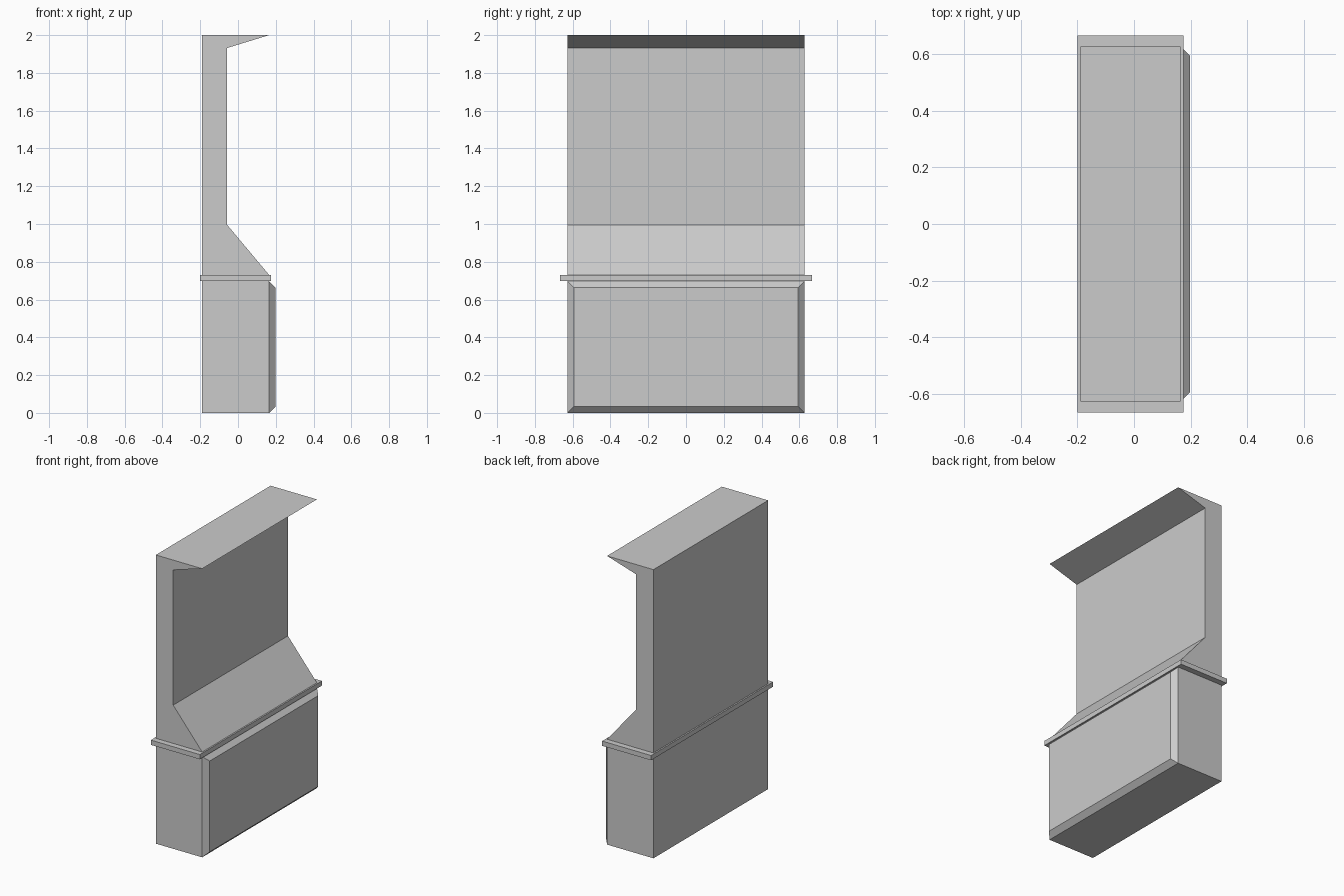
import bpy
import bmesh

cube = bpy.data.objects.get("Cube")
if cube:
    bpy.data.objects.remove(cube, do_unlink=True)

grey = bpy.data.materials.new("plain_grey")
grey.use_nodes = True
grey.diffuse_color = (0.6, 0.6, 0.6, 1)
grey.node_tree.nodes["Principled BSDF"].inputs["Base Color"].default_value = (0.6, 0.6, 0.6, 1)

BACK, FRONT, HALF = -0.19, 0.165, 0.628
SHELF_LOW, SHELF_HIGH = 0.697, 0.73
CHAMFER = 0.034


def finish(name, bm):
    bmesh.ops.recalc_face_normals(bm, faces=bm.faces)
    mesh = bpy.data.meshes.new(name)
    bm.to_mesh(mesh)
    bm.free()
    mesh.materials.append(grey)
    obj = bpy.data.objects.new(name, mesh)
    bpy.context.collection.objects.link(obj)
    return obj


def extrude_profile(name, profile, half):
    """Sweep an x-z profile along y, centred."""
    bm = bmesh.new()
    face = bm.faces.new([bm.verts.new((x, -half, z)) for x, z in profile])
    new = bmesh.ops.extrude_face_region(bm, geom=[face], use_keep_orig=True)["geom"]
    for v in new:
        if isinstance(v, bmesh.types.BMVert):
            v.co.y = half
    return finish(name, bm)


def rect(x0, x1, z0, z1):
    return [(x0, z0), (x1, z0), (x1, z1), (x0, z1)]


# Lower cabinet
extrude_profile("base_cabinet", rect(BACK, FRONT, 0, SHELF_LOW), HALF)

# Raised panel with chamfered edges on the cabinet's +x side
bm = bmesh.new()
rings = []
for x, inset in ((FRONT, 0), (FRONT + CHAMFER, CHAMFER)):
    y, z0, z1 = HALF - inset, inset, SHELF_LOW - inset
    rings.append([bm.verts.new(p) for p in
                  ((x, -y, z0), (x, y, z0), (x, y, z1), (x, -y, z1))])
for ring in rings:
    bm.faces.new(ring)
for i in range(4):
    j = (i + 1) % 4
    bm.faces.new((rings[0][i], rings[0][j], rings[1][j], rings[1][i]))
finish("cabinet_panel", bm)

# Overhanging shelf
extrude_profile("shelf", rect(-0.2, 0.175, SHELF_LOW, SHELF_HIGH), 0.668)

# Upper back board with sloped foot and pointed canopy
extrude_profile("upper_board", [
    (BACK, SHELF_HIGH), (FRONT, SHELF_HIGH), (-0.057, 0.995),
    (-0.057, 1.932), (FRONT, 2.0), (BACK, 2.0)], HALF)
